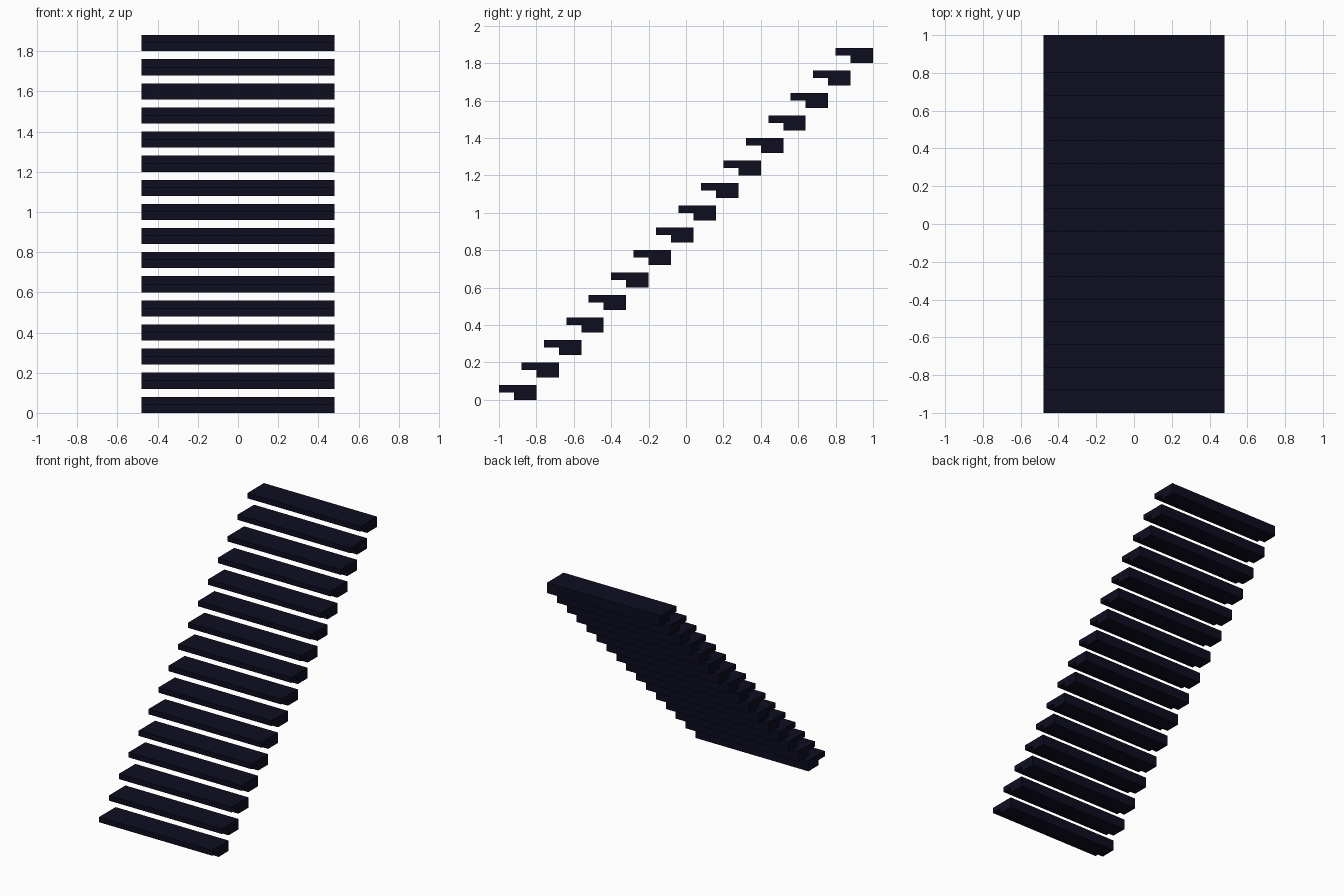
import bpy, bmesh

if "Cube" in bpy.data.objects:
    bpy.data.objects.remove(bpy.data.objects["Cube"])

STEPS = 16
PITCH = 0.12          # rise and run of each step
HALF_W = 0.48

navy = bpy.data.materials.new("dark navy")
navy.diffuse_color = (0.004, 0.004, 0.014, 1)
navy.use_nodes = True
navy.node_tree.nodes["Principled BSDF"].inputs["Base Color"].default_value = navy.diffuse_color

# L-shaped side profile (y, z): thin tread nosing over a thicker rear block
PROFILE = [(-1, 0.04), (-0.92, 0.04), (-0.92, 0), (-0.8, 0), (-0.8, 0.08), (-1, 0.08)]


def step_mesh():
    bm = bmesh.new()
    face = bm.faces.new([bm.verts.new((-HALF_W, y, z)) for y, z in PROFILE])
    ext = bmesh.ops.extrude_face_region(bm, geom=[face], use_keep_orig=True)
    verts = [g for g in ext["geom"] if isinstance(g, bmesh.types.BMVert)]
    bmesh.ops.translate(bm, verts=verts, vec=(2 * HALF_W, 0, 0))
    bmesh.ops.recalc_face_normals(bm, faces=bm.faces[:])
    mesh = bpy.data.meshes.new("step")
    bm.to_mesh(mesh)
    bm.free()
    mesh.materials.append(navy)
    return mesh


# Open flight of identical floating steps
mesh = step_mesh()
for i in range(STEPS):
    step = bpy.data.objects.new(f"step_{i + 1:02d}", mesh)
    step.location = (0, PITCH * i, PITCH * i)
    bpy.context.collection.objects.link(step)
